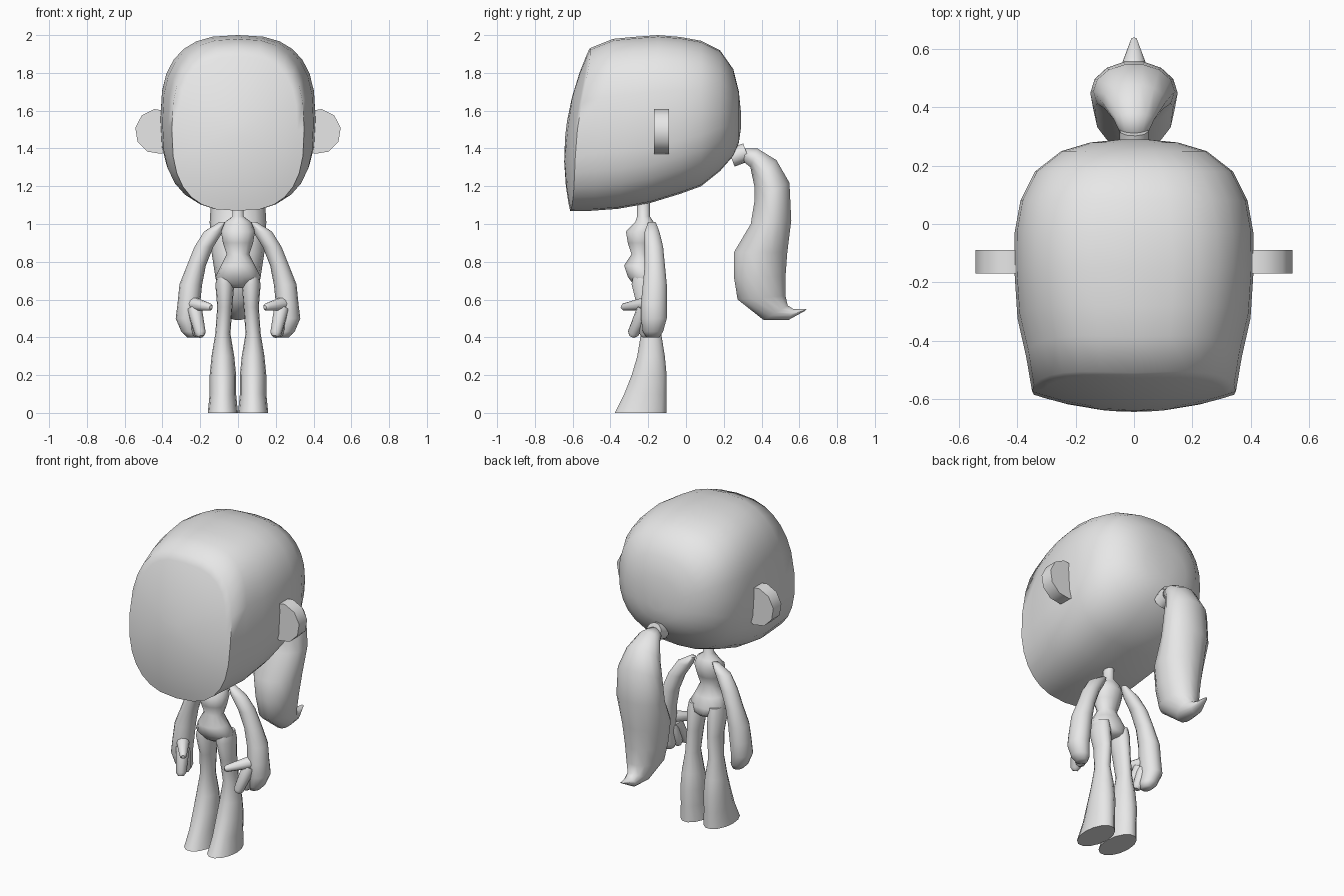
import bpy
import bmesh
import math
from mathutils import Vector

default_cube = bpy.data.objects.get("Cube")
if default_cube:
    bpy.data.objects.remove(default_cube, do_unlink=True)

# One plain clay colour for the whole figure
clay = bpy.data.materials.new("light grey clay")
clay.use_nodes = True
clay.diffuse_color = (0.8, 0.8, 0.8, 1)
clay.node_tree.nodes["Principled BSDF"].inputs["Base Color"].default_value = clay.diffuse_color


def finish(name, mesh_builder, mirrored=False, sharp_angle=50):
    """Turn a bmesh into a smooth shaded object, optionally mirrored across x."""
    bmesh.ops.recalc_face_normals(mesh_builder, faces=mesh_builder.faces)
    mesh = bpy.data.meshes.new(name)
    mesh_builder.to_mesh(mesh)
    mesh_builder.free()
    mesh.materials.append(clay)
    mesh.shade_smooth()
    mesh.set_sharp_from_angle(angle=math.radians(sharp_angle))
    part = bpy.data.objects.new(name, mesh)
    bpy.context.collection.objects.link(part)
    if mirrored:
        mirror = part.modifiers.new("left and right", 'MIRROR')
        mirror.use_mirror_merge = False
    return part


def skin(name, rings, mirrored=False, sharp_angle=50):
    """Bridge successive rings of points and cap both ends."""
    builder = bmesh.new()
    loops = [[builder.verts.new(point) for point in ring] for ring in rings]
    count = len(loops[0])
    for lower, upper in zip(loops, loops[1:]):
        for i in range(count):
            following = (i + 1) % count
            builder.faces.new((lower[i], lower[following], upper[following], upper[i]))
    builder.faces.new(loops[0])
    builder.faces.new(loops[-1])
    return finish(name, builder, mirrored, sharp_angle)


def oval(centre, side, depth, count=14):
    """Elliptical ring spanned by two half axes."""
    centre, side, depth = Vector(centre), Vector(side), Vector(depth)
    angles = [math.tau * i / count for i in range(count)]
    return [centre + side * math.cos(a) + depth * math.sin(a) for a in angles]


def level_ring(z, x, half_width, front, back):
    """Horizontal oval between a front and a back position."""
    return oval((x, (front + back) / 2, z), (half_width, 0, 0), (0, (back - front) / 2, 0))


def tube(name, start, end, start_radius, end_radius, mirrored=False, rounded=True):
    """Straight tapered tube, with a small rounded tip if wanted."""
    start, end = Vector(start), Vector(end)
    axis = (end - start).normalized()
    side = axis.orthogonal().normalized()
    other = axis.cross(side)
    stops = [(start, start_radius), (end, end_radius)]
    if rounded:
        stops.append((end + axis * end_radius * 0.6, end_radius * 0.5))
    rings = [oval(c, side * r, other * r, 10) for c, r in stops]
    return skin(name, rings, mirrored)


# Head: rounded box lofted from a domed, leaning face to a blunt back
def head_ring(y, lean, bottom, top, half_width, power, scale=1.0, count=28):
    middle, half_height = (top + bottom) / 2, (top - bottom) / 2
    ring = []
    for i in range(count):
        c, s = math.cos(math.tau * i / count), math.sin(math.tau * i / count)
        x = scale * half_width * math.copysign(abs(c) ** (2 / power), c)
        z = middle + scale * half_height * math.copysign(abs(s) ** (2 / power), s)
        dome = 0.5 * x * x + 0.4 * (z - 1.35) ** 2
        ring.append((x, y + lean * dome, z))
    return ring


face = (-.645, 1, 1.07, 1.93, .35, 2.7)
head_rings = [head_ring(*face, scale=s) for s in (.1, .4, .7, .9, 1)]
head_rings += [head_ring(*section) for section in (
    (-.53, .9, 1.07, 1.98, .37, 2.7),
    (-.38, .6, 1.08, 1.99, .4, 2.7),
    (-.2, .3, 1.11, 2, .41, 2.7),
    (-.03, 0, 1.16, 1.99, .41, 2.6),
    (.08, 0, 1.2, 1.97, .39, 2.5),
    (.18, 0, 1.28, 1.92, .34, 2.4),
    (.25, 0, 1.36, 1.82, .25, 2.3),
    (.28, 0, 1.43, 1.7, .15, 2.2),
    (.29, 0, 1.5, 1.6, .05, 2),
)]
skin("head", head_rings, sharp_angle=60)

# Ears: thick discs set into the sides of the head
tube("ears", (.425, -.17, 1.49), (.425, -.09, 1.49), .12, .12,
     mirrored=True, rounded=False)

# Hair tie and ponytail: tail sections run from outer to inner outline
tube("hair_tie", (0, .24, 1.35), (0, .32, 1.38), .05, .05, rounded=False)


def tail_ring(outer_y, outer_z, inner_y, inner_z, half_width):
    outer, inner = Vector((0, outer_y, outer_z)), Vector((0, inner_y, inner_z))
    return oval((outer + inner) / 2, (half_width, 0, 0), (outer - inner) / 2)


skin("ponytail", [tail_ring(*section) for section in (
    (.3, 1.4, .29, 1.34, .04),
    (.38, 1.4, .34, 1.3, .07),
    (.48, 1.34, .36, 1.2, .11),
    (.55, 1.22, .36, 1.12, .14),
    (.56, 1.02, .34, 1, .15),
    (.54, .85, .25, .85, .14),
    (.53, .72, .25, .72, .12),
    (.53, .62, .27, .6, .1),
    (.54, .57, .41, .49, .06),
    (.57, .55, .54, .49, .04),
    (.64, .55, .63, .54, .01),
)], sharp_angle=80)

# Neck, chest, waist and hips in one piece
skin("torso", [level_ring(z, 0, *section) for z, *section in (
    (1.14, .03, -.26, -.19),
    (1.04, .03, -.26, -.19),
    (1.01, .07, -.27, -.17),
    (.96, .09, -.32, -.15),
    (.9, .08, -.31, -.17),
    (.84, .06, -.29, -.19),
    (.78, .09, -.33, -.16),
    (.72, .12, -.31, -.14),
    (.68, .09, -.28, -.14),
    (.66, .04, -.25, -.16),
)], sharp_angle=70)

# Legs: slim thighs flaring into bell shaped feet with flat soles
skin("legs", [level_ring(*section) for section in (
    (.73, .07, .04, -.28, -.15),
    (.68, .07, .05, -.29, -.14),
    (.56, .07, .04, -.26, -.13),
    (.42, .08, .04, -.24, -.13),
    (.3, .08, .06, -.26, -.11),
    (.2, .08, .07, -.29, -.1),
    (.1, .08, .07, -.33, -.1),
    (0, .08, .08, -.38, -.1),
)], mirrored=True)

# Arms: drooping from the shoulder and swelling into mitten hands
skin("arms", [level_ring(*section) for section in (
    (1.01, .08, .02, -.2, -.16),
    (.96, .13, .05, -.22, -.14),
    (.88, .18, .05, -.22, -.12),
    (.78, .22, .05, -.22, -.11),
    (.68, .25, .06, -.23, -.1),
    (.58, .26, .06, -.24, -.1),
    (.5, .27, .06, -.24, -.1),
    (.43, .25, .05, -.23, -.12),
    (.4, .24, .03, -.21, -.14),
)], mirrored=True, sharp_angle=80)

# Hands: forward thumb and two leading fingers
tube("thumbs", (.25, -.19, .58), (.15, -.33, .56), .04, .02, mirrored=True)
tube("index_fingers", (.23, -.22, .55), (.2, -.28, .42), .04, .03, mirrored=True)
tube("middle_fingers", (.24, -.2, .53), (.21, -.22, .42), .04, .03, mirrored=True)
